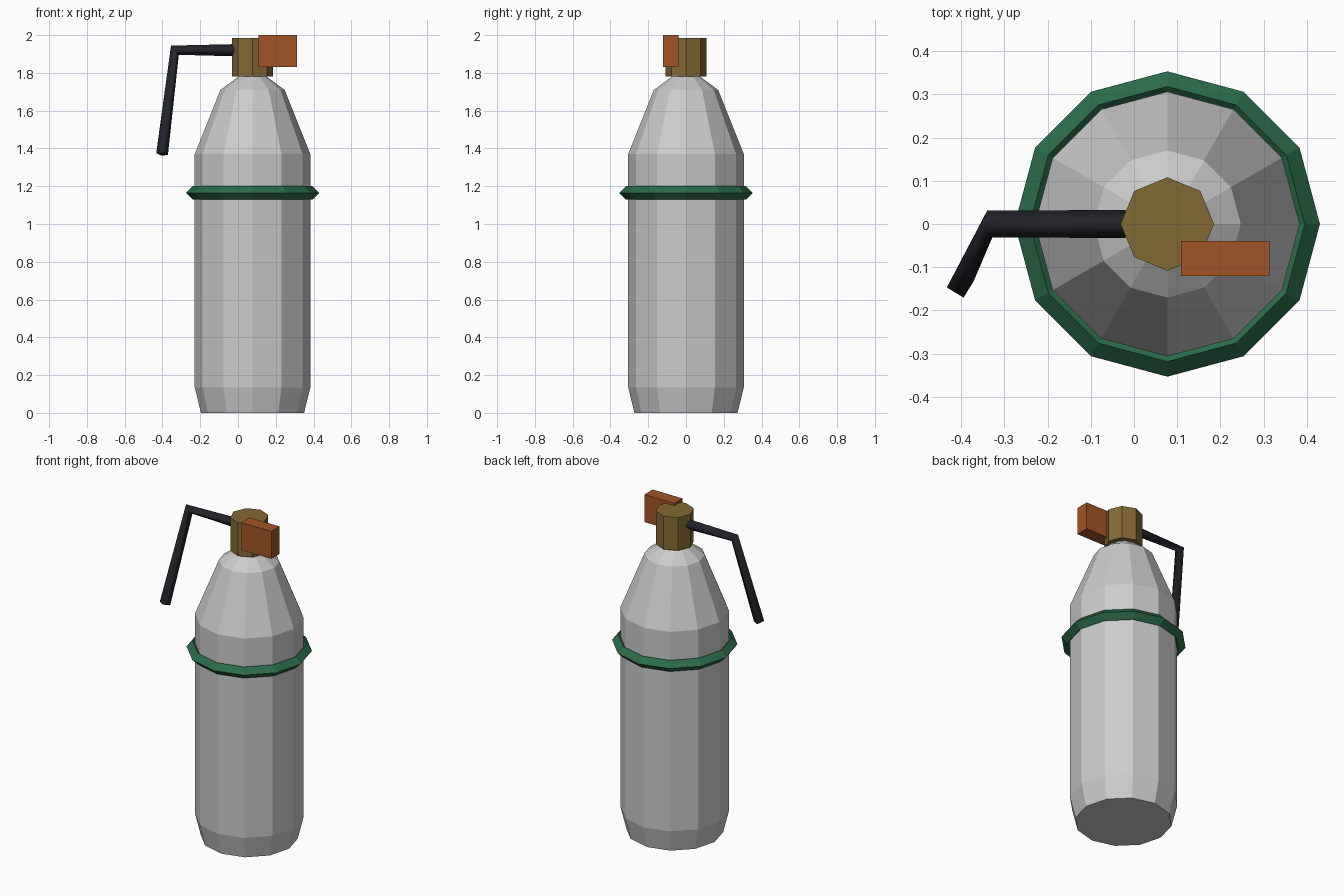
import bpy, bmesh, math

if "Cube" in bpy.data.objects:
    bpy.data.objects.remove(bpy.data.objects["Cube"])

CX = 0.077  # common vertical axis of the cylinder


def colour(obj, name, rgb):
    mat = bpy.data.materials.new(name)
    mat.diffuse_color = (*rgb, 1)
    mat.use_nodes = True
    mat.node_tree.nodes["Principled BSDF"].inputs["Base Color"].default_value = mat.diffuse_color
    obj.data.materials.append(mat)


def lathe(name, profile, sides, closed=False):
    """Revolve (radius, z) points into a faceted solid around the axis."""
    bm = bmesh.new()
    rings = [[bm.verts.new((CX + r * math.cos(2 * math.pi * i / sides),
                            r * math.sin(2 * math.pi * i / sides), z))
              for i in range(sides)] for r, z in profile]
    pairs = list(zip(rings, rings[1:]))
    if closed:
        pairs.append((rings[-1], rings[0]))
    else:
        bm.faces.new(rings[0][::-1])
        bm.faces.new(rings[-1])
    for a, b in pairs:
        for i in range(sides):
            j = (i + 1) % sides
            bm.faces.new((a[i], a[j], b[j], b[i]))
    bmesh.ops.recalc_face_normals(bm, faces=bm.faces[:])
    mesh = bpy.data.meshes.new(name)
    bm.to_mesh(mesh)
    bm.free()
    obj = bpy.data.objects.new(name, mesh)
    bpy.context.collection.objects.link(obj)
    return obj


# Tank body with chamfered foot and tapered shoulder
lathe("tank_body", [(0.273, 0), (0.306, 0.135), (0.306, 1.37),
                    (0.17, 1.71), (0.075, 1.78)], 12)

# Diamond-section band around the tank
band = lathe("band", [(0.353, 1.165), (0.318, 1.2),
                      (0.283, 1.165), (0.318, 1.13)], 12, closed=True)
colour(band, "green", (0.025, 0.15, 0.07))

# Octagonal valve
valve = lathe("valve", [(0.108, 1.78), (0.108, 1.985)], 8)
colour(valve, "brass", (0.23, 0.14, 0.035))

# Lever block beside the valve
bpy.ops.mesh.primitive_cube_add(size=1, location=(0.211, -0.08, 1.915))
lever = bpy.context.object
lever.name = "lever"
lever.scale = (0.204, 0.081, 0.17)
colour(lever, "orange", (0.36, 0.09, 0.02))

# Square-section bent hose
curve = bpy.data.curves.new("hose", 'CURVE')
curve.dimensions = '3D'
curve.bevel_depth = 0.032
curve.bevel_resolution = 0
curve.use_fill_caps = True
spline = curve.splines.new('POLY')
spline.points.add(2)
for p, co in zip(spline.points, [(-0.02, 0, 1.92), (-0.334, 0, 1.92),
                                 (-0.402, -0.14, 1.37)]):
    p.co = (*co, 1)
hose = bpy.data.objects.new("hose", curve)
bpy.context.collection.objects.link(hose)
colour(hose, "black", (0.015, 0.017, 0.022))
